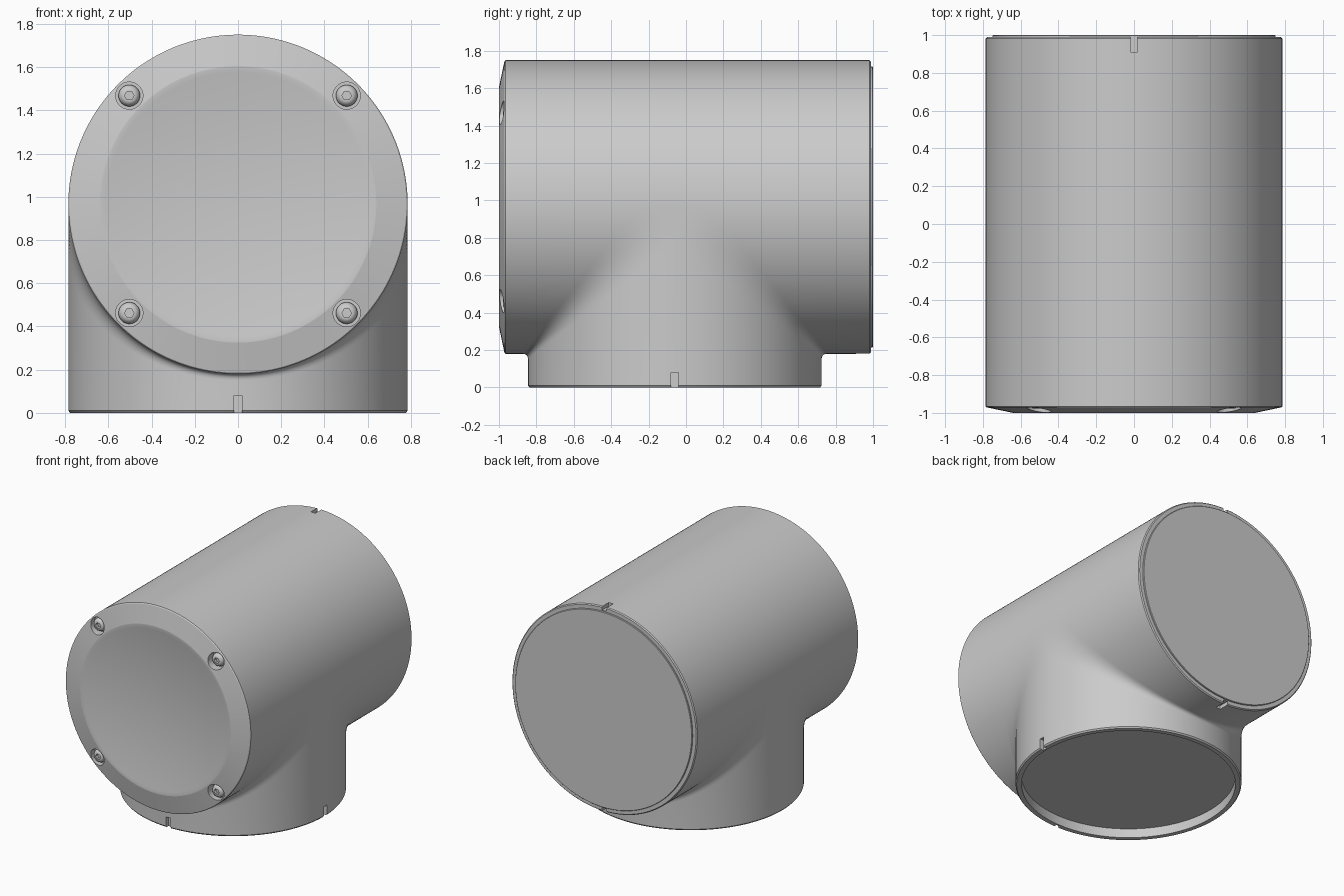
import bpy, bmesh, math
from mathutils import Vector, Matrix

if "Cube" in bpy.data.objects:
    bpy.data.objects.remove(bpy.data.objects["Cube"])

R, ZC, YC = 0.785, 0.965, -0.06      # shared tube radius, barrel height, leg offset
Y0, Y1, ZB = -0.965, 0.982, 0.01     # where the straight walls stop
N, K = 96, 16                        # steps across the width, steps in the blend
W0, W1 = 0.03, 0.17                  # blend size at the crotch and extra at the flanks


def finish(bm, name, angle=10):
    bmesh.ops.recalc_face_normals(bm, faces=bm.faces)
    me = bpy.data.meshes.new(name)
    bm.to_mesh(me)
    bm.free()
    ob = bpy.data.objects.new(name, me)
    bpy.context.collection.objects.link(ob)
    return ob


def smooth(ob, angle):
    bpy.ops.object.select_all(action='DESELECT')
    ob.select_set(True)
    bpy.context.view_layer.objects.active = ob
    bpy.ops.object.shade_smooth_by_angle(angle=math.radians(angle))


def loft(bm, rows):
    vs = [[bm.verts.new(p) for p in row] for row in rows]
    for a, b in zip(vs, vs[1:]):
        for i in range(len(a) - 1):
            bm.faces.new((a[i], a[i + 1], b[i + 1], b[i]))


def close_end(bm, edges, centre, axis, steps):
    """Continue an open round edge through (radius, position) rings and cap it."""
    for r, pos in steps:
        geom = bmesh.ops.extrude_edge_only(bm, edges=edges)['geom']
        for v in [g for g in geom if isinstance(g, bmesh.types.BMVert)]:
            d = v.co - centre
            d[axis] = 0
            p = centre + d.normalized() * r
            p[axis] = pos
            v.co = p
        edges = [g for g in geom if isinstance(g, bmesh.types.BMEdge) and g.is_boundary]
    bmesh.ops.contextual_create(bm, geom=edges)


# Housing skin: barrel and leg with a blend that widens toward the flanks
bm = bmesh.new()
top, low = [], {1: [], -1: []}
wm = W0 + W1
for i in range(N + 1):
    a = math.pi * i / N
    x, s = R * math.cos(a), R * math.sin(a)
    if i in (0, N):
        s = 0
    w = W0 + W1 * (1 - s / R)
    top.append([(x, y, ZC + s) for y in (Y0, YC - wm, YC + wm, Y1)])
    for side, yend in ((1, Y1), (-1, Y0)):
        row = [(x, yend, ZC - s)]
        for k in range(K + 1):
            t = k / K
            row.append((x, YC + side * (s + w * (1 - t) ** 2), ZC - s - w * t * t))
        low[side].append(row + [(x, YC + side * s, ZB)])
for rows in (top, low[1], low[-1]):
    loft(bm, rows)
bmesh.ops.remove_doubles(bm, verts=bm.verts, dist=1e-5)

# Flat tangent spot on each flank
for sg in (1, -1):
    bmesh.ops.contextual_create(bm, geom=[
        e for e in bm.edges if e.is_boundary and all(v.co.x * sg > R - 1e-5 for v in e.verts)])

# Front bevel with shallow dish, rear stepped plate, recessed leg opening
def rim(axis, pos):
    return [e for e in bm.edges if e.is_boundary and all(abs(v.co[axis] - pos) < 1e-5 for v in e.verts)]

dish = [(0.63 * f, -0.95 - 0.05 * f * f) for f in (1, 0.97, 0.85, 0.7, 0.55, 0.4, 0.25, 0.1, 0.02)]
barrel = Vector((0, 0, ZC))
close_end(bm, rim(1, Y0), barrel, 1, [(0.779, -0.971), (0.64, -1.0)] + dish)
close_end(bm, rim(1, Y1), barrel, 1, [(0.778, 0.989), (0.75, 0.989), (0.75, 0.997), (0.747, 1.0)])
close_end(bm, rim(2, ZB), Vector((0, YC, 0)), 2, [(0.777, 0), (0.743, 0), (0.743, 0.07)])
housing = finish(bm, "housing")

# Cutters: index notches and screw counterbores
screws = [(sx * 0.503, ZC + sz * 0.503) for sx in (1, -1) for sz in (1, -1)]
bm = bmesh.new()

def box(lo, hi):
    lo, hi = Vector(lo), Vector(hi)
    m = Matrix.Translation((lo + hi) / 2) @ Matrix.Diagonal((*(hi - lo), 1))
    bmesh.ops.create_cube(bm, size=1, matrix=m)

D = R - 0.028
for sg in (1, -1):
    z = sorted((ZC + sg * D, ZC + sg * 0.85))
    box((-0.019, 0.91, z[0]), (0.019, 1.05, z[1]))
box((-0.019, YC - 0.85, -0.05), (0.019, YC - D, 0.08))
box((D, YC - 0.019, -0.05), (0.85, YC + 0.019, 0.08))
for x, z in screws:
    m = Matrix.Translation((x, -0.985, z)) @ Matrix.Rotation(math.pi / 2, 4, 'X')
    bmesh.ops.create_cone(bm, cap_ends=True, segments=40, radius1=0.063, radius2=0.063, depth=0.11, matrix=m)
cutter = finish(bm, "notch_cutter")
cutter.hide_render = True
mod = housing.modifiers.new("cut", 'BOOLEAN')
mod.operation, mod.solver, mod.object = 'DIFFERENCE', 'EXACT', cutter
bpy.context.view_layer.objects.active = housing
bpy.ops.object.modifier_apply(modifier=mod.name)
bpy.data.objects.remove(cutter)
smooth(housing, 10)

# Domed screws with hex sockets sunk in the bevel
head = [(0.05, -0.92), (0.05, -0.95), (0.048, -0.958), (0.043, -0.967), (0.036, -0.974), (0.028, -0.978)]
for n, (x, z) in enumerate(screws):
    bm = bmesh.new()
    S = 36
    rows = []
    for k in range(S):
        a = 2 * math.pi * k / S
        c = Vector((math.cos(a), 0, math.sin(a)))
        hexr = 0.022 * math.cos(math.pi / 6) / math.cos((a % (math.pi / 3)) - math.pi / 6)
        prof = head + [(hexr, -0.978), (hexr, -0.953)]
        rows.append([bm.verts.new(Vector((x, y, z)) + c * r) for r, y in prof])
    for k in range(S):
        a, b = rows[k], rows[(k + 1) % S]
        for i in range(len(a) - 1):
            bm.faces.new((a[i], a[i + 1], b[i + 1], b[i]))
    bm.faces.new([r[0] for r in rows])
    bm.faces.new([r[-1] for r in rows])
    smooth(finish(bm, f"screw_{n + 1}"), 30)
